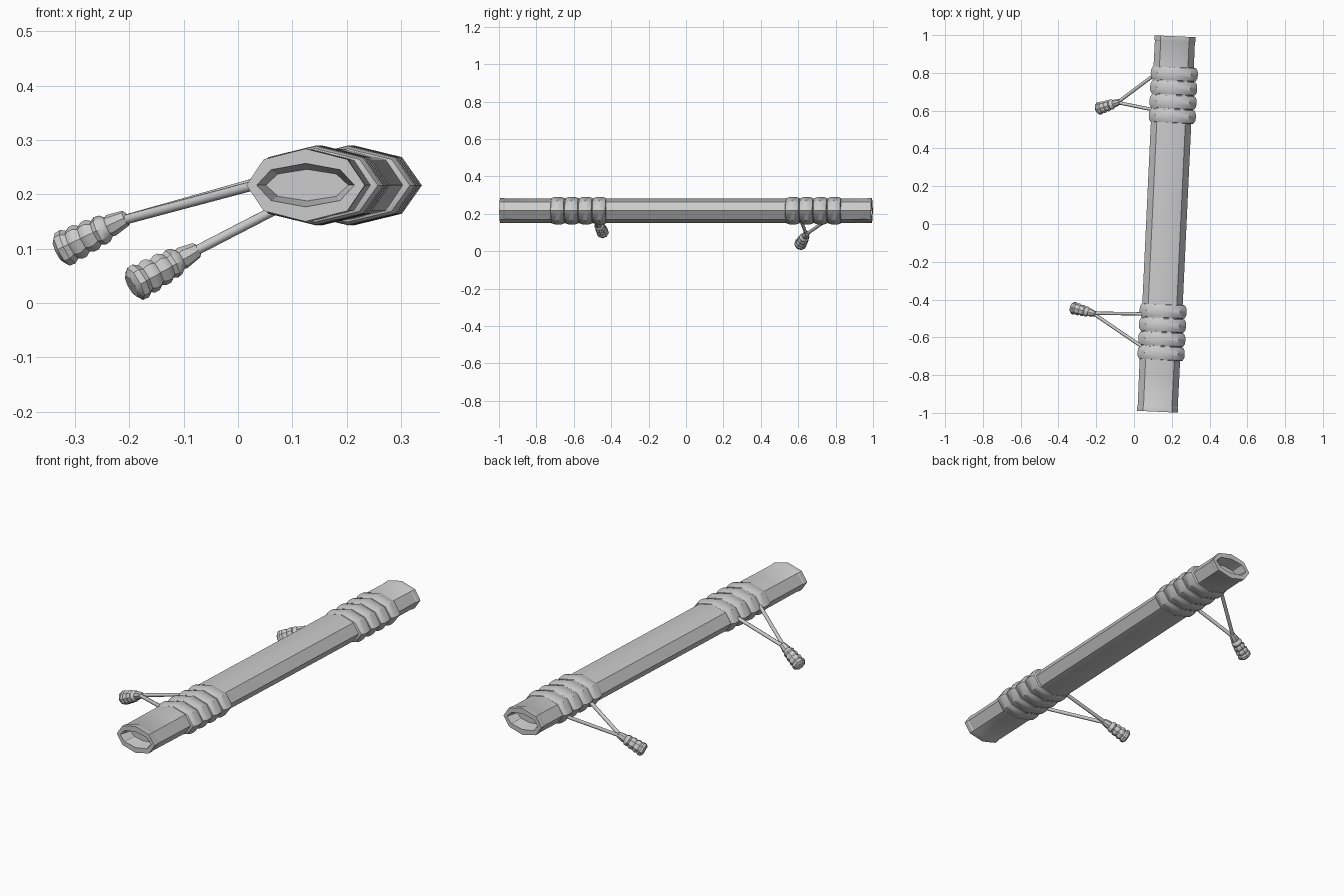
import bpy, bmesh, math
from mathutils import Vector, Matrix

if "Cube" in bpy.data.objects:
    bpy.data.objects.remove(bpy.data.objects["Cube"])


def loft(name, stations, matrix, sides=8, cap=True, angle=32):
    """Elliptical rings (y, half width, half height) skinned along local y."""
    bm = bmesh.new()
    rings = []
    for y, rx, rz in stations:
        rings.append([bm.verts.new((rx * math.cos(2 * math.pi * k / sides), y,
                                    rz * math.sin(2 * math.pi * k / sides)))
                      for k in range(sides)])
    for a, b in zip(rings, rings[1:]):
        for k in range(sides):
            j = (k + 1) % sides
            bm.faces.new((a[k], a[j], b[j], b[k]))
    if cap:
        bm.faces.new(rings[0])
        bm.faces.new(rings[-1])
    bmesh.ops.recalc_face_normals(bm, faces=bm.faces)
    mesh = bpy.data.meshes.new(name)
    bm.to_mesh(mesh)
    bm.free()
    ob = bpy.data.objects.new(name, mesh)
    bpy.context.collection.objects.link(ob)
    ob.matrix_world = matrix
    bpy.ops.object.select_all(action='DESELECT')
    bpy.context.view_layer.objects.active = ob
    ob.select_set(True)
    bpy.ops.object.shade_smooth_by_angle(angle=math.radians(angle))
    return ob


def along(a, b):
    """Matrix placing local y on the line from a to b."""
    a, b = Vector(a), Vector(b)
    return Matrix.Translation(a) @ (b - a).to_track_quat('Y', 'Z').to_matrix().to_4x4()


# Main tube: slightly turned, with a lip and a recessed opening at each end
turn = Matrix.Rotation(-0.047, 4, 'Z')
axis = Matrix.Translation((0.171, 0, 0.217)) @ turn
half = [(0.935, 0.076, 0.029), (0.995, 0.09, 0.04), (0.995, 0.109, 0.067),
        (0.972, 0.109, 0.067), (0.968, 0.106, 0.065), (0.8, 0.107, 0.066)]
loft("tube", [(-y, w, h) for y, w, h in half] + half[::-1], axis)

# Rounded wrap bands, four near each end
band_axis = Matrix.Translation((0.176, 0, 0.2165)) @ turn
band = [(-0.037, 0.84), (-0.034, 0.92), (-0.020, 0.985), (0, 1.0),
        (0.020, 0.985), (0.034, 0.92), (0.037, 0.84)]
for group, start in (("back", 0.572), ("front", -0.685)):
    for i in range(4):
        y0 = start + i * 0.0745
        loft(f"{group}_band_{i + 1}",
             [(y0 + y, 0.125 * s, 0.0735 * s) for y, s in band], band_axis, angle=40)

# Legs: two thin struts meeting at a ribbed grip
grip = [(0, 0.009), (0.004, 0.015), (0.035, 0.021), (0.040, 0.019), (0.048, 0.026),
        (0.058, 0.028), (0.066, 0.024), (0.075, 0.030), (0.084, 0.030), (0.092, 0.026),
        (0.101, 0.032), (0.110, 0.032), (0.117, 0.028), (0.126, 0.034), (0.138, 0.033),
        (0.146, 0.022)]
legs = {
    "front": ((-0.203, -0.476, 0.158), (-0.329, -0.443, 0.096),
              [(0.07, -0.476, 0.232), (0.065, -0.665, 0.226)]),
    "back": ((-0.073, 0.648, 0.099), (-0.195, 0.608, 0.032),
             [(0.135, 0.81, 0.206), (0.135, 0.598, 0.206)]),
}
for side, (top, end, anchors) in legs.items():
    loft(f"{side}_grip", [(d, r, r) for d, r in grip], along(top, end), angle=35)
    inner = Vector(top).lerp(Vector(end), 0.12)
    for i, anchor in enumerate(anchors):
        length = (Vector(anchor) - inner).length
        loft(f"{side}_strut_{i + 1}", [(0, 0.009, 0.009), (length, 0.009, 0.009)],
             along(inner, anchor), angle=50)
